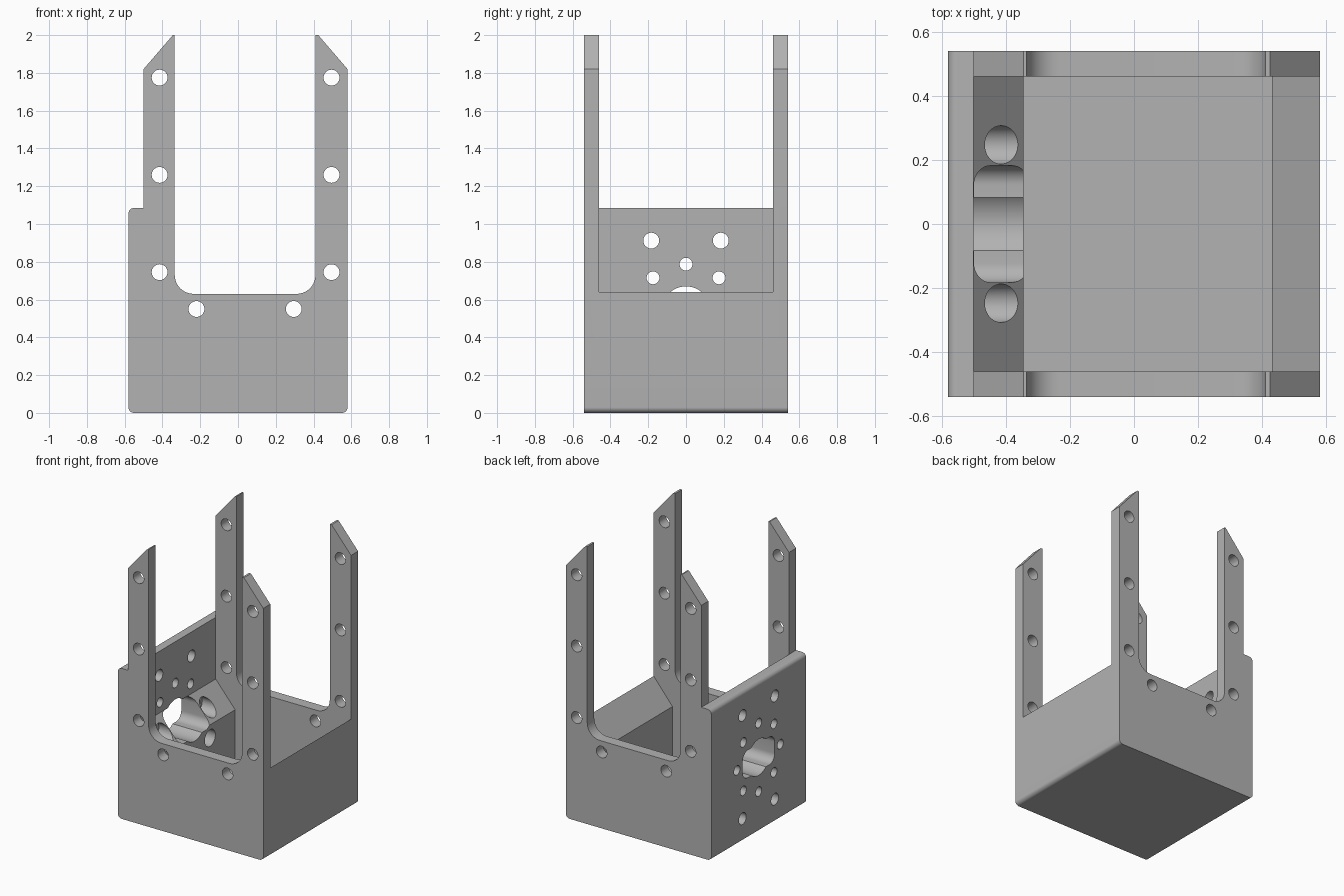
import bpy, bmesh, math
from mathutils import Vector

if "Cube" in bpy.data.objects:
    bpy.data.objects.remove(bpy.data.objects["Cube"], do_unlink=True)

GREY = (0.45, 0.45, 0.45, 1)
mat = bpy.data.materials.new("plain grey")
mat.use_nodes = True
mat.diffuse_color = GREY
mat.node_tree.nodes["Principled BSDF"].inputs["Base Color"].default_value = GREY


def rounded(corners, steps=10):
    """Outline from (u, v, radius); right-angle corners may be filleted."""
    out = []
    for i, (u, v, r) in enumerate(corners):
        p = Vector((u, v))
        if not r:
            out.append(p)
            continue
        before = (Vector(corners[i - 1][:2]) - p).normalized()
        after = (Vector(corners[(i + 1) % len(corners)][:2]) - p).normalized()
        centre = p + (before + after) * r
        for k in range(steps + 1):
            t = math.pi / 2 * k / steps
            out.append(centre - r * (after * math.cos(t) + before * math.sin(t)))
    return out


def circle(u, v, r, n=32):
    return [Vector((u + r * math.cos(math.tau * k / n), v + r * math.sin(math.tau * k / n)))
            for k in range(n)]


def prisms(name, outlines, axis, start, end):
    """Extrude every outline along x or y into one object."""
    bm = bmesh.new()
    for pts in outlines:
        if axis == "y":
            ring = [bm.verts.new((p.x, start, p.y)) for p in pts]
            step = Vector((0, end - start, 0))
        else:
            ring = [bm.verts.new((start, p.x, p.y)) for p in pts]
            step = Vector((end - start, 0, 0))
        face = bm.faces.new(ring)
        new = bmesh.ops.extrude_face_region(bm, geom=[face])["geom"]
        bmesh.ops.translate(bm, vec=step, verts=[g for g in new if isinstance(g, bmesh.types.BMVert)])
    bmesh.ops.recalc_face_normals(bm, faces=bm.faces)
    mesh = bpy.data.meshes.new(name)
    bm.to_mesh(mesh)
    bm.free()
    mesh.materials.append(mat)
    obj = bpy.data.objects.new(name, mesh)
    bpy.context.collection.objects.link(obj)
    return obj


# Full side silhouette: base, raised mounting wall, four pointed legs
body = prisms("bracket_body", [rounded([
    (-0.58, 0, 0.03), (0.58, 0, 0.03), (0.58, 1.82, 0), (0.425, 2, 0), (0.41, 2, 0),
    (0.41, 0.63, 0.1), (-0.335, 0.63, 0.1), (-0.335, 2, 0), (-0.345, 2, 0),
    (-0.5, 1.82, 0), (-0.5, 1.085, 0), (-0.58, 1.085, 0.03)])], "y", -0.54, 0.54)

# Cavity between the side plates, with sloped shoulders
cavity = prisms("cavity_cutter", [rounded([
    (-0.5, 2.2, 0), (-0.5, 0.64, 0), (-0.345, 0.46, 0), (-0.345, 0.08, 0), (0.43, 0.08, 0),
    (0.43, 0.46, 0), (0.73, 0.82, 0), (0.73, 2.2, 0)])], "y", -0.46, 0.46)

# Bolt holes through both side plates
plate_spots = [(x, z) for x in (-0.415, 0.495) for z in (0.745, 1.26, 1.775)]
plate_spots += [(-0.22, 0.55), (0.295, 0.55)]
plate_holes = prisms("plate_hole_cutter", [circle(x, z, 0.042) for x, z in plate_spots], "y", -0.7, 0.7)

# Motor mount pattern: ring of eight small holes and four corner holes
HUB = 0.54
ring = [(0.247 * math.cos(k * math.pi / 4), HUB + 0.247 * math.sin(k * math.pi / 4)) for k in range(8)]
corners = [(sy * 0.184, HUB + sz * 0.372) for sy in (-1, 1) for sz in (-1, 1)]
mount_holes = prisms("mount_hole_cutter",
                     [circle(y, z, 0.034) for y, z in ring] + [circle(y, z, 0.042) for y, z in corners],
                     "x", -0.7, -0.2)
counterbores = prisms("counterbore_cutter",
                      [circle(y, z, 0.06) for y, z in ring + corners if z < HUB + 0.05],
                      "x", -0.5, -0.2)

# Central shaft opening: round bore crossed by a rounded slot
bore = prisms("bore_cutter", [circle(0, HUB, 0.13, 48)], "x", -0.7, -0.2)
slot = prisms("slot_cutter", [rounded([
    (-0.182, HUB - 0.1, 0.06), (0.182, HUB - 0.1, 0.06),
    (0.182, HUB + 0.099, 0.06), (-0.182, HUB + 0.099, 0.06)])], "x", -0.7, -0.2)

# Cut everything out of the body, then discard the cutters
bpy.context.view_layer.objects.active = body
body.select_set(True)
for cutter in (cavity, plate_holes, mount_holes, counterbores, bore, slot):
    cutter.hide_render = True
    mod = body.modifiers.new(cutter.name, "BOOLEAN")
    mod.operation = "DIFFERENCE"
    mod.solver = "EXACT"
    mod.object = cutter
    bpy.ops.object.modifier_apply(modifier=mod.name)
    bpy.data.objects.remove(cutter, do_unlink=True)

bpy.ops.object.shade_smooth_by_angle(angle=math.radians(30))
